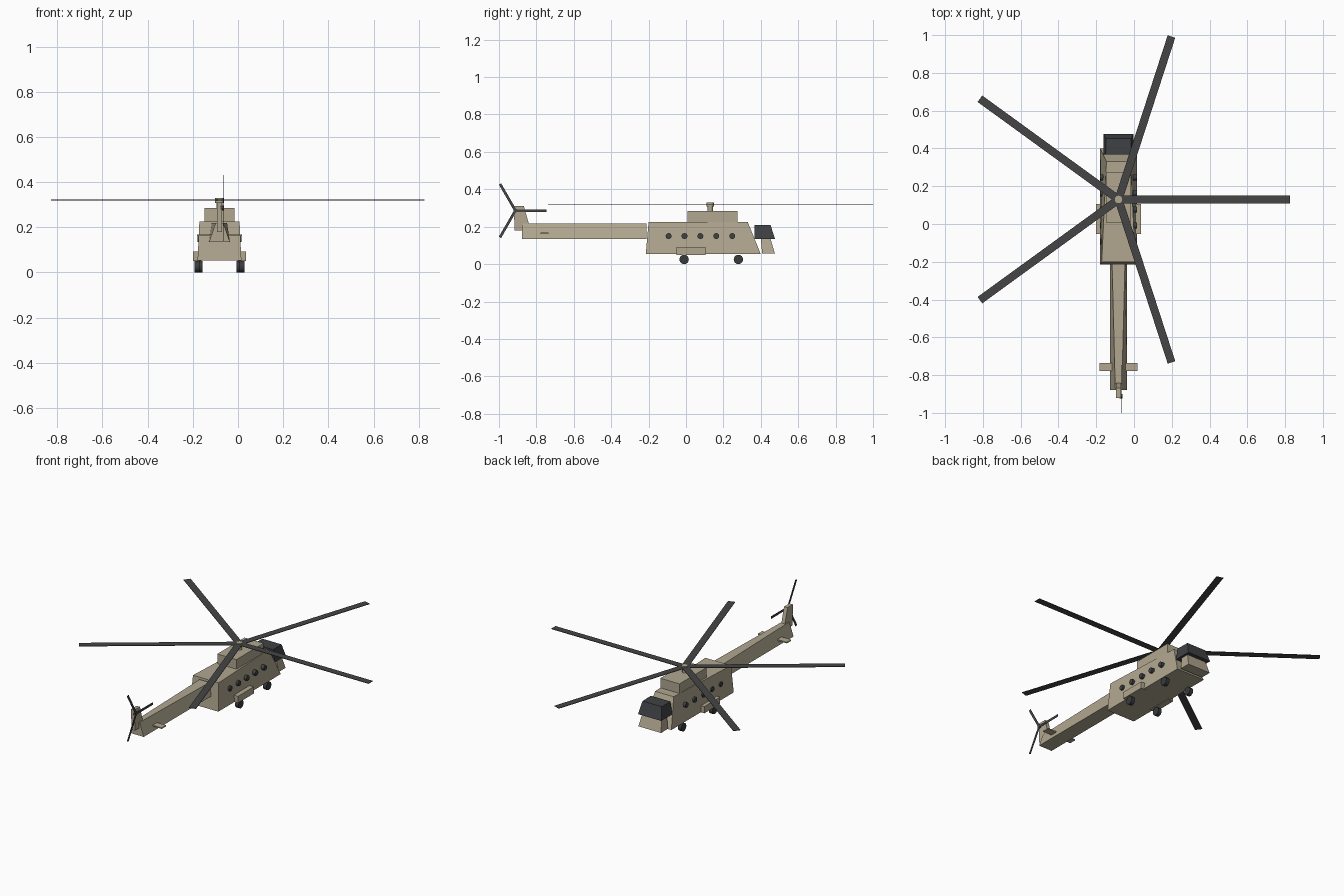
import bpy, math
from mathutils import Matrix, Vector

cube = bpy.data.objects.get("Cube")
if cube:
    bpy.data.objects.remove(cube, do_unlink=True)

CX = -0.082          # centreline of the fuselage
HUB_Y = 0.13         # main rotor position
TAIL_HUB = Vector((-0.065, -0.912, 0.286))


def material(name, rgb):
    m = bpy.data.materials.new(name)
    m.use_nodes = True
    m.diffuse_color = (*rgb, 1)
    m.node_tree.nodes["Principled BSDF"].inputs["Base Color"].default_value = (*rgb, 1)
    return m


TAN = material("sand_paint", (0.44, 0.39, 0.28))
ROTOR = material("rotor_grey", (0.06, 0.06, 0.062))
GLASS = material("dark_glass", (0.05, 0.053, 0.058))
TYRE = material("tyre_black", (0.04, 0.042, 0.045))


def add_mesh(name, verts, faces, mat):
    me = bpy.data.meshes.new(name)
    me.from_pydata(verts, [], faces)
    me.materials.append(mat)
    ob = bpy.data.objects.new(name, me)
    bpy.context.collection.objects.link(ob)
    return ob


def block(name, mat, low, high, x=CX):
    """Tapered block; each level is (z, rear y, front y, rear half width, front half width)."""
    verts = []
    for z, y0, y1, w0, w1 in (low, high):
        verts += [(x - w0, y0, z), (x + w0, y0, z), (x + w1, y1, z), (x - w1, y1, z)]
    sides = [(i, (i + 1) % 4, (i + 1) % 4 + 4, i + 4) for i in range(4)]
    return add_mesh(name, verts, [(3, 2, 1, 0), (4, 5, 6, 7)] + sides, mat)


def box(name, mat, x0, x1, y0, y1, z0, z1):
    w = (x1 - x0) / 2
    return block(name, mat, (z0, y0, y1, w, w), (z1, y0, y1, w, w), (x0 + x1) / 2)


def cylinder(name, mat, center, radius, depth, along_x=False, sides=12):
    rot = (0, math.pi / 2, 0) if along_x else (0, 0, 0)
    bpy.ops.mesh.primitive_cylinder_add(vertices=sides, radius=radius, depth=depth,
                                        location=center, rotation=rot)
    ob = bpy.context.object
    ob.name = name
    ob.data.materials.append(mat)
    bpy.ops.object.shade_smooth_by_angle(angle=math.radians(35))
    return ob


# Fuselage
block("cabin", TAN, (0.053, -0.215, 0.40, 0.097, 0.097), (0.225, -0.20, 0.33, 0.089, 0.064))
block("engine_housing", TAN, (0.22, 0.007, 0.275, 0.066, 0.066), (0.285, 0.007, 0.275, 0.066, 0.066))
block("nose", TAN, (0.058, 0.407, 0.475, 0.078, 0.078), (0.135, 0.40, 0.452, 0.066, 0.066))
block("cockpit", GLASS, (0.134, 0.367, 0.476, 0.08, 0.08), (0.21, 0.367, 0.452, 0.068, 0.066))

# Tail
block("tail_boom", TAN, (0.135, -0.878, -0.212, 0.046, 0.046), (0.218, -0.878, -0.212, 0.017, 0.034))
block("tail_fin", TAN, (0.18, -0.917, -0.83, 0.012, 0.012), (0.31, -0.92, -0.867, 0.012, 0.012))
box("tailplane", TAN, CX - 0.1, CX + 0.1, -0.778, -0.735, 0.161, 0.168)

# Side boxes, wheels and round windows on both sides
for side, label in ((-1, "right"), (1, "left")):
    xs = sorted((CX + side * 0.08, CX + side * 0.118))
    box(f"{label}_side_box", TAN, *xs, -0.052, 0.105, 0.05, 0.092)
    for end, y, off in (("rear", -0.01, 0.098), ("front", 0.28, 0.087)):
        cylinder(f"{label}_{end}_wheel", TYRE, (CX + side * off, y, 0.025), 0.025, 0.024, True, 16)
    for i in range(5):
        cylinder(f"{label}_window_{i + 1}", GLASS,
                 (CX + side * 0.08, -0.093 + i * 0.085, 0.15), 0.016, 0.036, True)

# Main rotor
cylinder("rotor_mast", TAN, (CX, HUB_Y, 0.298), 0.014, 0.036)
cylinder("rotor_hub", TAN, (CX, HUB_Y, 0.318), 0.02, 0.022)
for i in range(5):
    blade = box(f"main_blade_{i + 1}", ROTOR, 0, 0.907, -0.021, 0.021, -0.0015, 0.0015)
    blade.matrix_world = Matrix.Translation((CX, HUB_Y, 0.321)) @ Matrix.Rotation(i * math.tau / 5, 4, 'Z')

# Tail rotor
cylinder("tail_rotor_hub", ROTOR, TAIL_HUB - Vector((0.005, 0, 0)), 0.011, 0.016, True)
for i in range(3):
    blade = box(f"tail_blade_{i + 1}", ROTOR, -0.0015, 0.0015, 0, 0.165, -0.007, 0.007)
    blade.matrix_world = Matrix.Translation(TAIL_HUB) @ Matrix.Rotation(i * math.tau / 3, 4, 'X')
